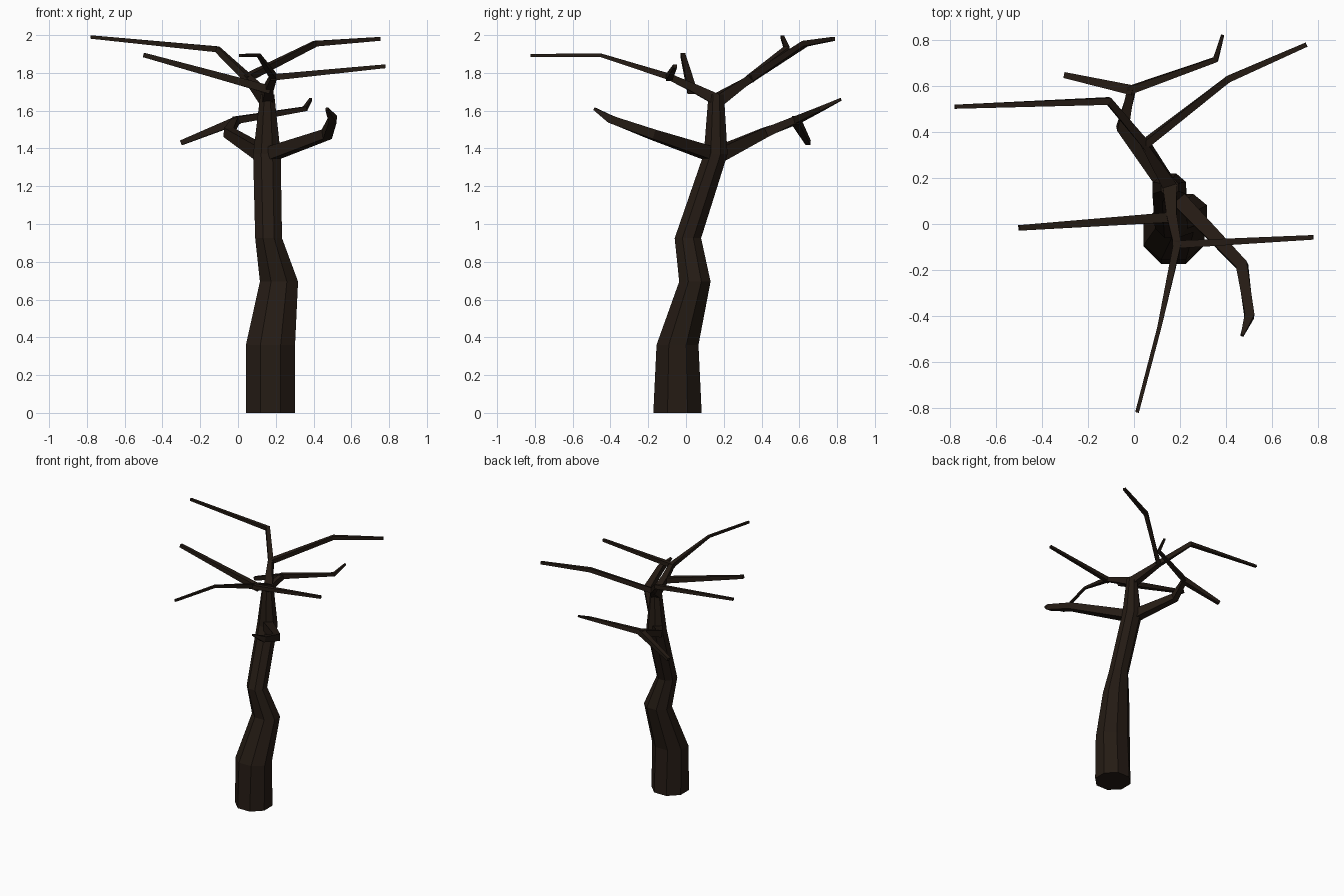
import bpy, bmesh, math
from mathutils import Vector

if "Cube" in bpy.data.objects:
    bpy.data.objects.remove(bpy.data.objects["Cube"])

bark = bpy.data.materials.new("dark_bark")
bark.diffuse_color = (0.018, 0.011, 0.007, 1)
bark.use_nodes = True
bark.node_tree.nodes["Principled BSDF"].inputs["Base Color"].default_value = bark.diffuse_color


def loft(name, rings):
    """Flat-faced tube through equal-sized rings of points, capped at both ends."""
    bm = bmesh.new()
    loops = [[bm.verts.new(p) for p in ring] for ring in rings]
    n = len(loops[0])
    for a, b in zip(loops, loops[1:]):
        for i in range(n):
            j = (i + 1) % n
            bm.faces.new((a[i], a[j], b[j], b[i]))
    bm.faces.new(loops[0][::-1])
    bm.faces.new(loops[-1])
    bmesh.ops.recalc_face_normals(bm, faces=bm.faces)
    mesh = bpy.data.meshes.new(name)
    bm.to_mesh(mesh)
    bm.free()
    mesh.materials.append(bark)
    obj = bpy.data.objects.new(name, mesh)
    bpy.context.collection.objects.link(obj)


def branch(name, *path):
    """Square tapered branch; each path point is (x, y, z, half width)."""
    pts = [Vector(p[:3]) for p in path]
    rings = []
    for i, p in enumerate(pts):
        before = (p - pts[i - 1]).normalized() if i else Vector()
        after = (pts[i + 1] - p).normalized() if i < len(pts) - 1 else Vector()
        t = (before + after).normalized()
        side = t.cross(Vector((0, 0, 1))).normalized()
        up = side.cross(t)
        h = path[i][3]
        rings.append([p + side * h * a + up * h * b
                      for a, b in ((1, 1), (-1, 1), (-1, -1), (1, -1))])
    loft(name, rings)


# Crooked eight-sided trunk: centre x, y, z, half width in x and y
trunk = [(.172, -.045, 0, .130, .128), (.172, -.045, .36, .130, .111),
         (.217, .047, .695, .101, .083), (.162, .010, .925, .071, .070),
         (.153, .157, 1.37, .073, .063), (.155, .160, 1.685, .037, .041)]
k = 1 / math.cos(math.pi / 8)
loft("trunk", [[(x + rx * k * math.cos((i + .5) * math.pi / 4),
                 y + ry * k * math.sin((i + .5) * math.pi / 4), z)
                for i in range(8)] for x, y, z, rx, ry in trunk])

# Upper rear bough and its two limbs
branch("upper_rear_bough", (.155, .165, 1.655, .032), (.05, .35, 1.775, .020),
       (.41, .63, 1.955, .015), (.75, .78, 1.98, .010))
branch("upper_left_limb", (.06, .335, 1.765, .019), (-.11, .535, 1.925, .016),
       (-.78, .51, 1.99, .009))

# Upper front bough and its two side limbs
branch("upper_front_bough", (.155, .16, 1.66, .030), (.165, .03, 1.725, .022),
       (.188, -.09, 1.78, .017), (.11, -.45, 1.893, .009), (.013, -.82, 1.893, .008))
branch("front_left_limb", (.17, .03, 1.71, .022), (-.5, -.017, 1.895, .012))
branch("front_right_limb", (.17, -.09, 1.775, .017), (.78, -.058, 1.835, .010))

# Lower rear bough and its drooping limb
branch("lower_rear_bough", (.14, .165, 1.365, .038), (-.05, .42, 1.485, .026),
       (-.01, .585, 1.55, .019), (.355, .715, 1.61, .012), (.385, .82, 1.66, .007))
branch("drooping_limb", (.0, .58, 1.55, .022), (-.3, .647, 1.43, .013))

# Lower front bough curling upward
branch("lower_front_bough", (.155, .15, 1.365, .036), (.47, -.18, 1.475, .026),
       (.502, -.4, 1.555, .021), (.47, -.485, 1.61, .007))
